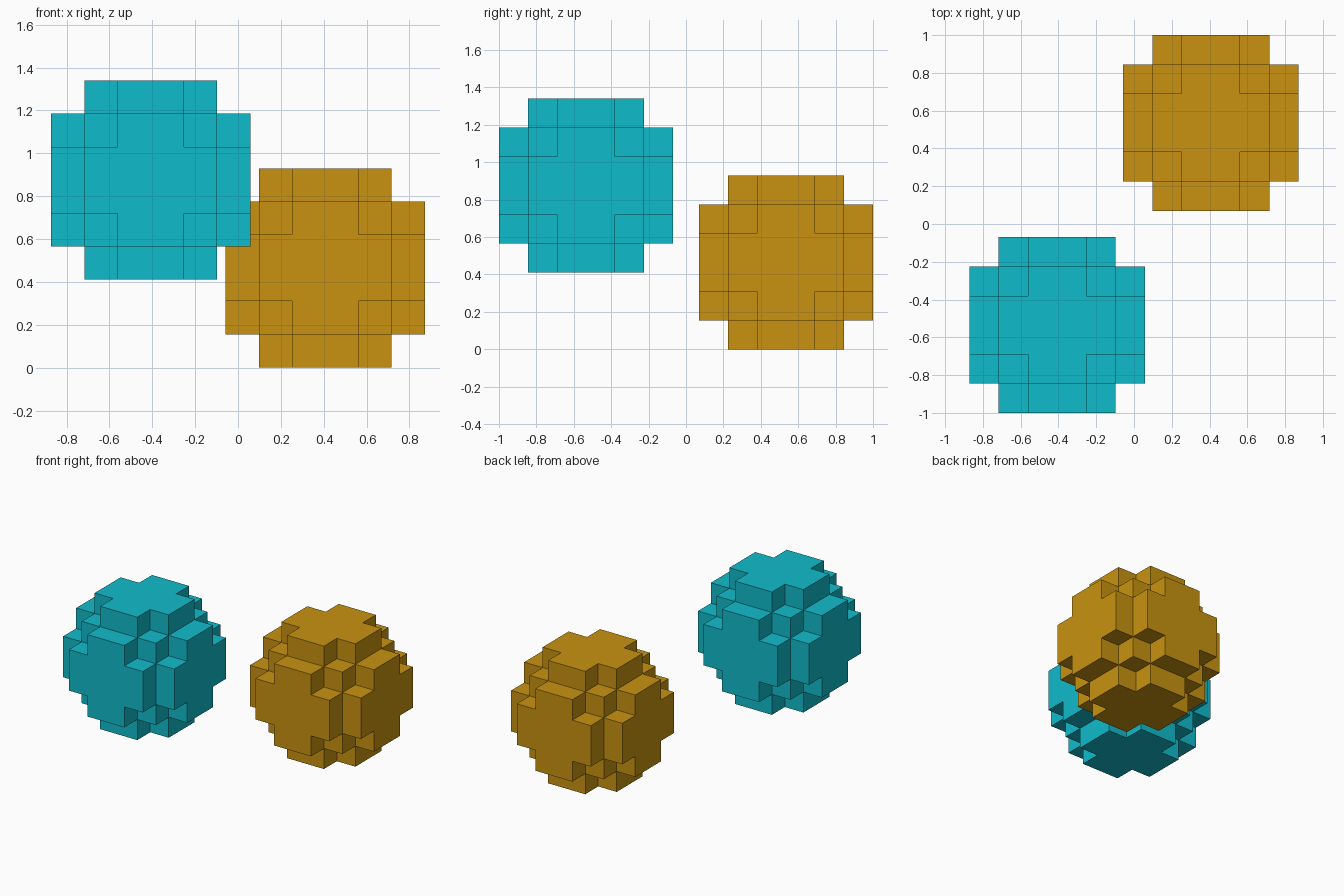
import bpy, bmesh
from math import pi
from itertools import product
from mathutils import Vector

if "Cube" in bpy.data.objects:
    bpy.data.objects.remove(bpy.data.objects["Cube"])

CELL = 0.155          # edge of one block
N = 6                 # blocks across each ball


def filled(c):
    # A block belongs to the ball if its centre lies inside the radius
    return sum((i - (N - 1) / 2) ** 2 for i in c) < (N / 2) ** 2


def block_ball(name, centre, color):
    bm = bmesh.new()
    for c in product(range(N), repeat=3):
        if not filled(c):
            continue
        mid = (Vector(c) - Vector([(N - 1) / 2] * 3)) * CELL
        for axis, sign in product(range(3), (-1, 1)):
            near = list(c)
            near[axis] += sign
            if filled(near):
                continue
            # Outer face of an exposed block side
            n, u, v = Vector(), Vector(), Vector()
            n[axis] = sign
            u[(axis + 1) % 3] = 1
            v = n.cross(u)
            bm.faces.new([bm.verts.new(mid + (n + a * u + b * v) * CELL / 2)
                          for a, b in ((-1, -1), (1, -1), (1, 1), (-1, 1))])
    # Weld the sides and merge flat areas
    bmesh.ops.remove_doubles(bm, verts=bm.verts, dist=CELL / 100)
    bmesh.ops.dissolve_limit(bm, angle_limit=pi / 180, verts=bm.verts, edges=bm.edges)
    bmesh.ops.recalc_face_normals(bm, faces=bm.faces)
    mesh = bpy.data.meshes.new(name)
    bm.to_mesh(mesh)
    bm.free()
    mat = bpy.data.materials.new(name + "_color")
    mat.diffuse_color = color
    mat.use_nodes = True
    mat.node_tree.nodes["Principled BSDF"].inputs["Base Color"].default_value = mat.diffuse_color
    mesh.materials.append(mat)
    obj = bpy.data.objects.new(name, mesh)
    obj.location = centre
    bpy.context.collection.objects.link(obj)


# Two identical stepped balls
block_ball("orange_block_ball", (0.407, 0.535, 0.465), (0.58, 0.29, 0.005, 1))
block_ball("cyan_block_ball", (-0.407, -0.535, 0.875), (0.005, 0.5, 0.6, 1))
